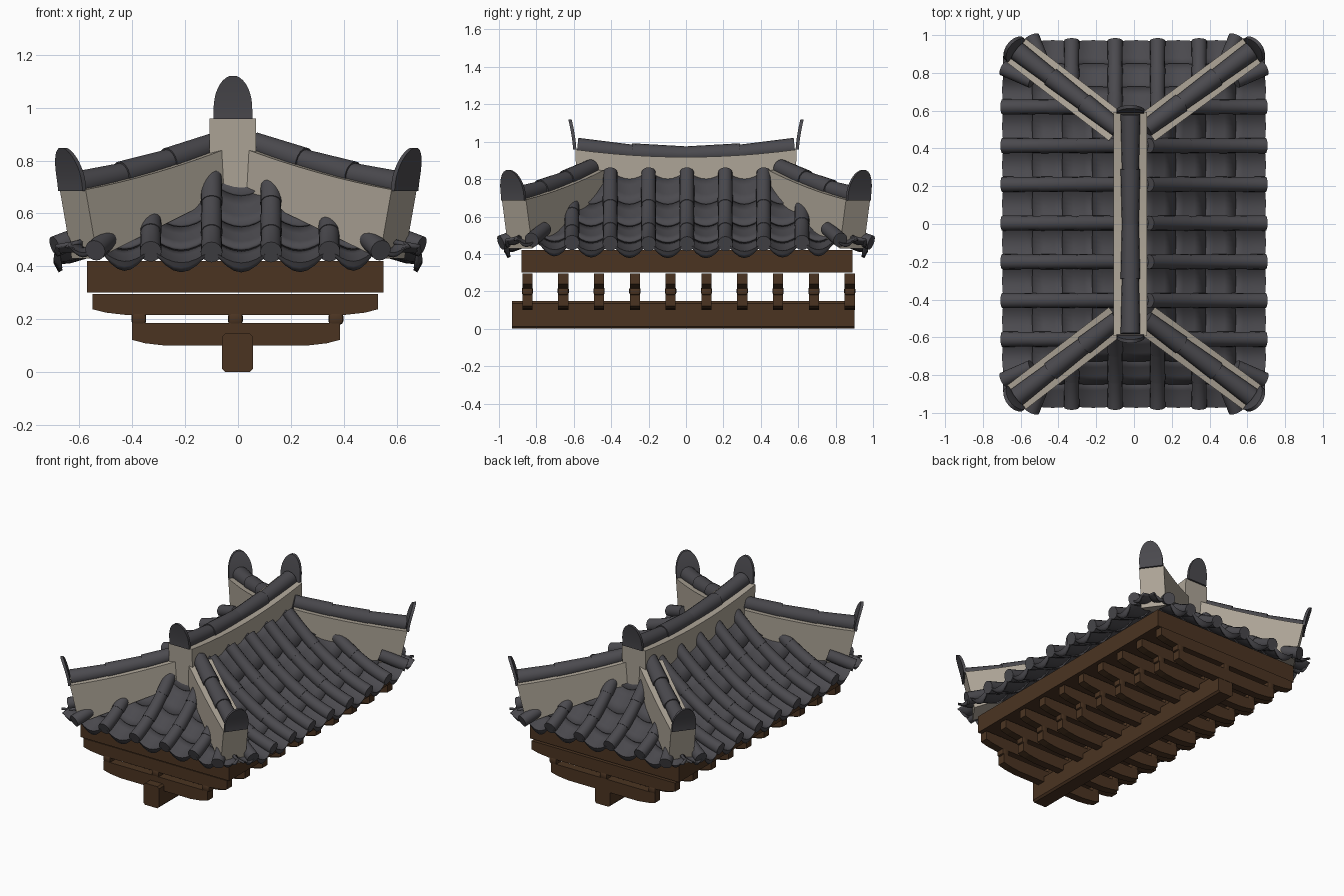
import bpy, bmesh, math
from mathutils import Vector as V

if "Cube" in bpy.data.objects:
    bpy.data.objects.remove(bpy.data.objects["Cube"])


def material(name, col):
    m = bpy.data.materials.new(name)
    m.diffuse_color = (*col, 1)
    m.use_nodes = True
    m.node_tree.nodes["Principled BSDF"].inputs["Base Color"].default_value = m.diffuse_color
    return m


TILE = material("slate grey tile", (0.07, 0.068, 0.077))
PLASTER = material("beige plaster", (0.42, 0.375, 0.31))
WOOD = material("brown wood", (0.070, 0.034, 0.0155))


def finish(bm, name, mat, smooth=True, recalc=True):
    if recalc:
        bmesh.ops.recalc_face_normals(bm, faces=bm.faces)
    me = bpy.data.meshes.new(name)
    bm.to_mesh(me)
    bm.free()
    ob = bpy.data.objects.new(name, me)
    bpy.context.collection.objects.link(ob)
    me.materials.append(mat)
    if smooth:
        bpy.ops.object.select_all(action='DESELECT')
        ob.select_set(True)
        bpy.context.view_layer.objects.active = ob
        bpy.ops.object.shade_smooth_by_angle(angle=math.radians(35))
    return ob


def loft(bm, rings):
    """Skin a list of closed rings and cap both ends."""
    vs = [[bm.verts.new(p) for p in r] for r in rings]
    n = len(vs[0])
    for a, b in zip(vs, vs[1:]):
        for i in range(n):
            bm.faces.new((a[i], a[(i + 1) % n], b[(i + 1) % n], b[i]))
    bm.faces.new(vs[0][::-1])
    bm.faces.new(vs[-1])


def tube(bm, pts, r0, r1, n=16):
    """Round tile along pts, tapering from r0 to r1."""
    rings = []
    for i, p in enumerate(pts):
        d = (pts[min(i + 1, len(pts) - 1)] - pts[max(i - 1, 0)]).normalized()
        s = d.cross(V((0, 0, 1))).normalized()
        u = s.cross(d)
        r = r0 + (r1 - r0) * i / (len(pts) - 1)
        rings.append([p + s * r * math.cos(a) + u * r * math.sin(a)
                      for a in (math.tau * k / n for k in range(n))])
    loft(bm, rings)


def tile_row(bm, path, t0, t1, count, r0, r1, steps=4):
    """Overlapping round tiles along a path function."""
    for k in range(count):
        a = t0 + (t1 - t0) * k / count
        b = t0 + (t1 - t0) * (k + 1) / count
        tube(bm, [path(a + (b - a) * i / steps) for i in range(steps + 1)], r0, r1)


def box(bm, lo, hi, bevel=0.0):
    lo, hi = V(lo), V(hi)
    g = bmesh.ops.create_cube(bm, size=1)
    for v in g['verts']:
        v.co = (lo + hi) / 2 + V(a * b for a, b in zip(v.co, hi - lo))
    if bevel:
        edges = list({e for v in g['verts'] for e in v.link_edges})
        bmesh.ops.bevel(bm, geom=edges, offset=bevel, segments=2, profile=0.5, affect='EDGES')


# ---- timber bracket frame ----
def arm(bm, y, x0, x1, z0, z1):
    prof = [(x0, z1), (x0, z0 + .022), (x0 + .05, z0 + .009), (x0 + .13, z0),
            (x1 - .13, z0), (x1 - .05, z0 + .009), (x1, z0 + .022), (x1, z1)]
    loft(bm, [[V((x, y + o, z)) for x, z in prof] for o in (-.027, .027)])


bm = bmesh.new()
c = .012
prof = [(-.06 + c, 0), (.056 - c, 0), (.056, c), (.056, .147 - c),
        (.056 - c, .147), (-.06 + c, .147), (-.06, .147 - c), (-.06, c)]
loft(bm, [[V((x, y, z)) for x, z in prof] for y in (-.93, .90)])
finish(bm, "bottom_beam", WOOD, False)
bm = bmesh.new()
box(bm, (-.57, -.88, .302), (.55, .89, .42))
finish(bm, "eave_beam", WOOD, False)

low, high, blocks = bmesh.new(), bmesh.new(), bmesh.new()
for i in range(10):
    y = -.848 + i * .1915
    arm(low, y, -.40, .385, .10, .185)
    arm(high, y, -.55, .53, .216, .296)
    for x in (-.375, -.01, .37):
        box(blocks, (x - .028, y - .03, .18), (x + .028, y + .03, .224), .012)
finish(low, "lower_bracket_arms", WOOD, False)
finish(high, "upper_bracket_arms", WOOD, False)
finish(blocks, "bracket_blocks", WOOD)


# ---- tiled roof slopes: v runs along the eave, t from eave to ridge ----
def slope_point(kind, sign, v, t, dz=0.0, out=0.0):
    z = .455 + .165 * t + .215 * t * t + dz
    z += .025 * abs(v / (.96 if kind == 'long' else .70)) ** 3 * (1 - t)
    if kind == 'long':
        return V((sign * (.69 - .61 * t + out), v, z))
    return V((v, sign * (.965 - .47 * t + out), z))


def limit(kind, t):
    return .964 - .448 * t if kind == 'long' else .698 - .64 * t


def pan_tiles(kind, sign, edges, name):
    bm = bmesh.new()
    flip = (kind == 'long') == (sign < 0)
    ax = 1 if kind == 'long' else 0
    N, rows, count, M = 8, 3, 4, 1.04
    for c0, c1 in zip(edges, edges[1:]):
        corner = c1 - c0 < .15
        scale = .5 if corner else 1
        for k in range(1 if corner else count):
            grid = []
            for j in range(-2 if k == 0 else 0, rows + 1):
                f = max(j, 0) / rows
                t = M * (k + f * 1.12) / count
                row = []
                for i in range(N + 1):
                    u = i / N
                    w = math.sin(math.pi * u) * scale
                    dz = -.048 * w + .014 * (1 - f) - .008
                    lip = max(-j, 0) / 2
                    lim = max(.03, limit(kind, t))
                    v = max(-lim, min(lim, c0 + (c1 - c0) * u))
                    row.append(bm.verts.new(slope_point(
                        kind, sign, v, t, dz - .036 * w * lip, .008 * w - .02 * lip * w)))
                grid.append(row)
            for a, b in zip(grid, grid[1:]):
                for i in range(N):
                    # squeezed faces past the hip are dropped
                    if abs(a[i].co[ax] - a[i + 1].co[ax]) < 1e-5:
                        continue
                    q = (a[i], a[i + 1], b[i + 1], b[i])
                    bm.faces.new(q[::-1] if flip else q)
    bmesh.ops.delete(bm, geom=[v for v in bm.verts if not v.link_faces], context='VERTS')
    bmesh.ops.remove_doubles(bm, verts=bm.verts, dist=1e-4)
    ob = finish(bm, name, TILE, True, False)
    mod = ob.modifiers.new("thickness", 'SOLIDIFY')
    mod.thickness = .016
    mod.offset = -1


long_c = [-.61 + .205 * i for i in range(7)]
short_c = [-.33, -.10, .125, .345]
covers = bmesh.new()
for s, side in ((1, "a"), (-1, "b")):
    pan_tiles('long', s, [-.91, -.80] + long_c + [.80, .91], "long_pan_tiles_" + side)
    pan_tiles('short', s, [-.645, -.53] + short_c + [.53, .645], "short_pan_tiles_" + side)
    for kind, cols in (('long', long_c), ('short', short_c)):
        for c in cols:
            run = (.964 - abs(c)) / .448 if kind == 'long' else (.698 - abs(c)) / .64
            end = min(1.0, run + .05)
            if kind == 'short':
                end = min(end, .93)
            tile_row(covers, lambda t: slope_point(kind, s, c, t), -.01, end,
                     max(2, round(end * 3)), .041, .038)
    # short splayed tiles at the corners
    for sy in (1, -1):
        tube(covers, [V((s * .54, sy * .99, .46)), V((s * .47, sy * .82, .525))], .04, .037)
        tube(covers, [V((s * .692, sy * .825, .475)), V((s * .54, sy * .755, .535))], .04, .037)
finish(covers, "cover_tiles", TILE)


# ---- plaster ridges with round cap tiles and arched end plates ----
def end_plate(bm, base, out, w, lean):
    side = out.cross(V((0, 0, 1)))
    rings = []
    for i in range(11):
        h = .163 * math.sin(math.pi / 2 * i / 10)
        hw = w * math.sqrt(max(.002, 1 - (max(0, h - .04) / .124) ** 2))
        o = lean * (h / .165) ** 1.5
        c = base + V((0, 0, h))
        rings.append([c + side * a * hw + out * (o + b)
                      for a, b in ((-1, -.01), (1, -.01), (1, .008), (-1, .008))])
    loft(bm, rings)


ridge, hips = bmesh.new(), bmesh.new()
rtiles, htiles, plates = bmesh.new(), bmesh.new(), bmesh.new()


def ridge_top(y):
    return .918 + .04 * (y / .59) ** 2


rings = []
for i in range(13):
    y = -.592 + 1.184 * i / 12
    z = ridge_top(y)
    rings.append([V((-.108, y, z)), V((.068, y, z)), V((.068, y * .98, .66)), V((-.108, y * .98, .66))])
loft(ridge, rings)
for end in (.581, -.581):
    tile_row(rtiles, lambda y: V((-.019, y, ridge_top(y) + .012)), 0, end, 2, .045, .052, 1)

for sy in (1, -1):
    end_plate(plates, V((-.019, sy * .596, .957)), V((0, sy, 0)), .073, .026)
    for ox, ix in ((-.625, -.105), (.628, .085)):
        o, n = V((ox, sy * .92, 0)), V((ix, sy * .52, 0))
        d = (o - n).normalized()
        side = d.cross(V((0, 0, 1))) * .08

        def top(s):
            p = o.lerp(n, s)
            p.z = .69 + .10 * s + .05 * s * s
            return p

        rings = []
        for i in range(9):
            s = i / 8 * 1.04
            p = top(s)
            q = p - d * .057 * max(0, 1 - s)
            q.z = .43 + .24 * s
            rings.append([p - side, p + side, q + side, q - side])
        loft(hips, rings)
        tile_row(htiles, lambda s: top(s) + V((0, 0, .014)), .012, 1.04, 3, .052, .045, 1)
        end_plate(plates, top(0) + d * .003 - V((0, 0, .005)), d, .076, .045)

finish(ridge, "main_ridge_wall", PLASTER)
finish(hips, "hip_ridge_walls", PLASTER)
finish(rtiles, "main_ridge_tiles", TILE)
finish(htiles, "hip_ridge_tiles", TILE)
finish(plates, "ridge_end_plates", TILE)
